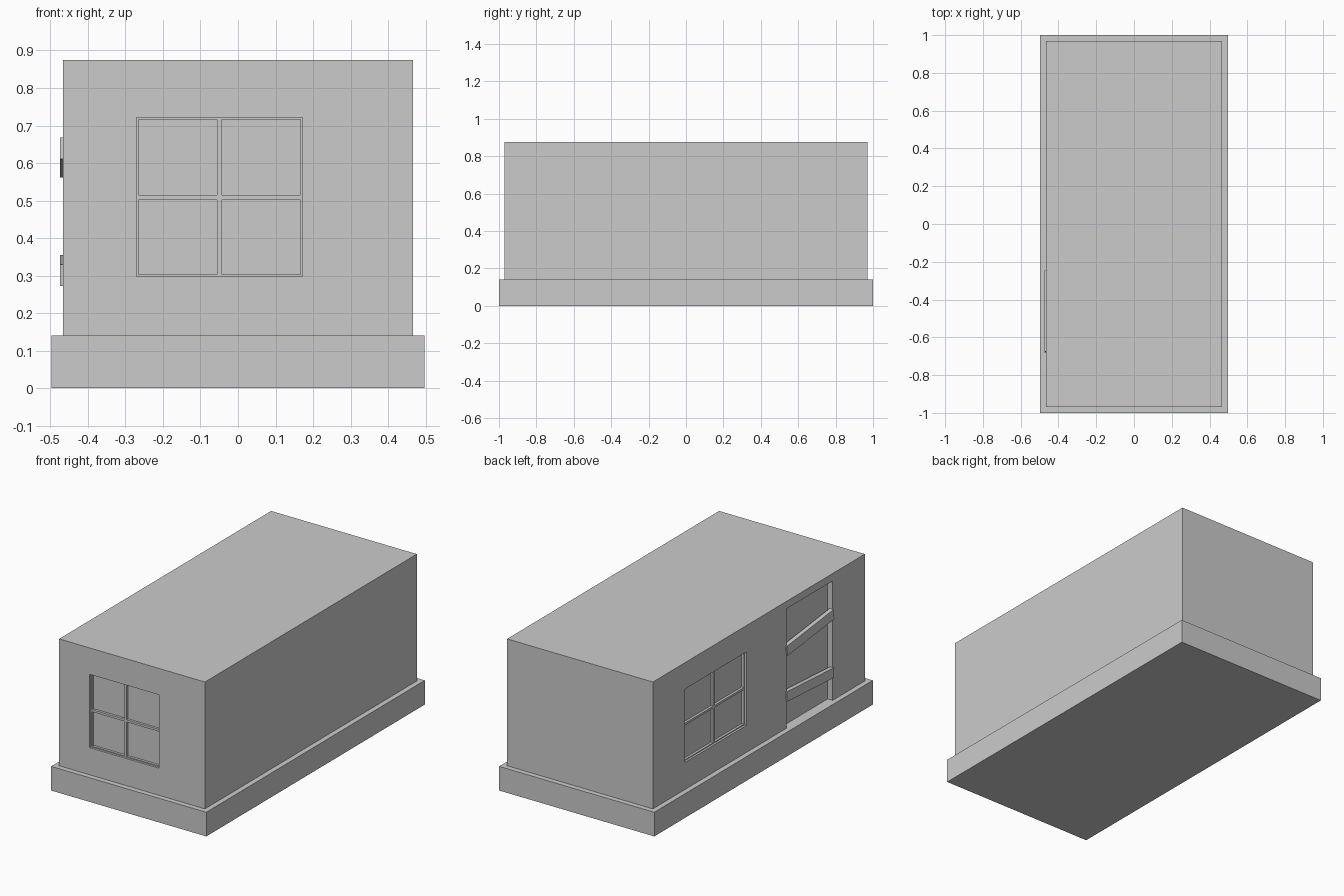
import bpy
import math
from mathutils import Matrix, Vector

if "Cube" in bpy.data.objects:
    bpy.data.objects.remove(bpy.data.objects["Cube"])

WX, WY = 0.467, 0.97          # wall half sizes
Z0, Z1 = 0.14, 0.875          # plinth top, wall top
CUT = 0.05                    # depth of the openings


def box(name, lo, hi, tilt=0.0):
    """Box between two corners, optionally tilted about the x axis."""
    lo, hi = Vector(lo), Vector(hi)
    bpy.ops.mesh.primitive_cube_add(size=1, location=(lo + hi) / 2)
    ob = bpy.context.object
    ob.name = name
    ob.data.transform(Matrix.Diagonal((*(hi - lo), 1)))
    ob.rotation_euler.x = tilt
    return ob


def front_box(name, u0, u1, z0, z1, d0, d1):
    """Box on the front wall, d = depth behind the wall face."""
    return box(name, (u0, -WY + d0, z0), (u1, -WY + d1, z1))


def left_box(name, u0, u1, z0, z1, d0, d1):
    """Box on the left wall, d = depth behind the wall face."""
    return box(name, (-WX + d0, u0, z0), (-WX + d1, u1, z1))


def cut(target, cutter):
    mod = target.modifiers.new("opening", 'BOOLEAN')
    mod.operation = 'DIFFERENCE'
    mod.solver = 'EXACT'
    mod.object = cutter
    bpy.context.view_layer.objects.active = target
    bpy.ops.object.modifier_apply(modifier=mod.name)
    bpy.data.objects.remove(cutter, do_unlink=True)


def window(prefix, place, u0, u1, z0, z1):
    """Opening, glass, thin frame and a cross of glazing bars."""
    cut(walls, place("cutter", u0, u1, z0, z1, -0.05, CUT))
    place(prefix + "_glass", u0, u1, z0, z1, 0.026, CUT)
    f, b = 0.006, 0.0065
    d = (0.012, 0.028)
    uc, zc = (u0 + u1) / 2, (z0 + z1) / 2 - 0.001
    place(prefix + "_frame_side_a", u0, u0 + f, z0, z1, *d)
    place(prefix + "_frame_side_b", u1 - f, u1, z0, z1, *d)
    place(prefix + "_frame_sill", u0 + f, u1 - f, z0, z0 + f, *d)
    place(prefix + "_frame_head", u0 + f, u1 - f, z1 - f, z1, *d)
    place(prefix + "_bar_upright", uc - b, uc + b, z0 + f, z1 - f, *d)
    place(prefix + "_bar_cross_a", u0 + f, uc - b, zc - b, zc + b, *d)
    place(prefix + "_bar_cross_b", uc + b, u1 - f, zc - b, zc + b, *d)


# Plinth and walls
box("plinth", (-0.497, -1, 0), (0.497, 1, Z0))
walls = box("walls", (-WX, -WY, Z0), (WX, WY, Z1))

# Windows
window("front_window", front_box, -0.271, 0.172, 0.297, 0.722)
window("left_window", left_box, 0.115, 0.676, 0.297, 0.722)

# Doorway and door
D0, D1, DT = -0.675, -0.252, 0.832
cut(walls, left_box("cutter", D0, D1, Z0 - 0.05, DT, -0.05, CUT))
left_box("door", D0, D1, Z0, DT, 0.032, CUT)

# Crooked boards nailed across the door
for name, zc, rise in (("upper_board", 0.615, -0.05), ("lower_board", 0.3135, 0.025)):
    left_box(name, -0.679, -0.248, zc - 0.029, zc + 0.029, -0.007, 0.018).rotation_euler.x = math.atan2(rise, 0.43)
